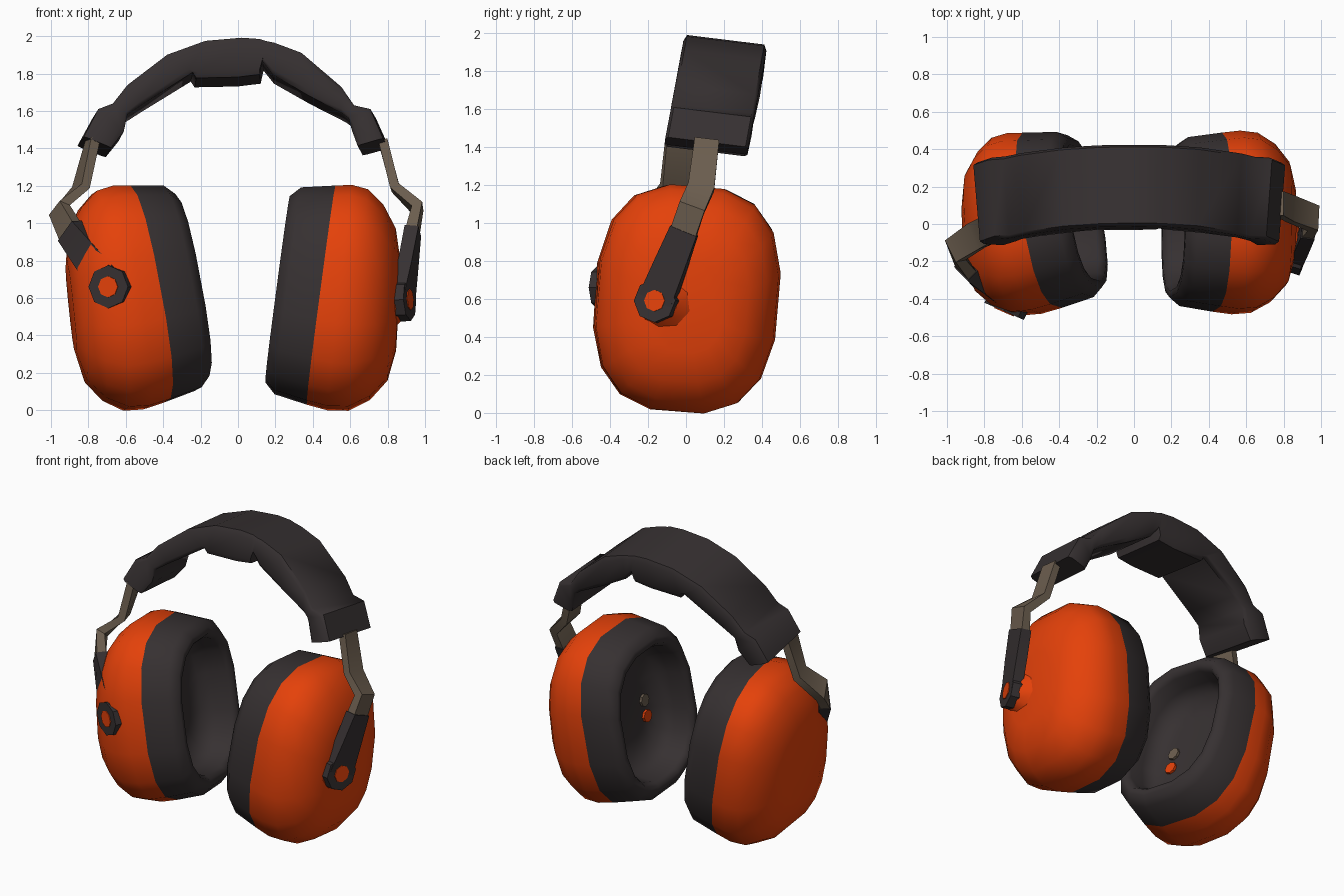
import bpy, bmesh, math
from mathutils import Vector, Matrix

if "Cube" in bpy.data.objects:
    bpy.data.objects.remove(bpy.data.objects["Cube"])


def material(name, rgb):
    m = bpy.data.materials.new(name)
    m.diffuse_color = (*rgb, 1)
    m.use_nodes = True
    m.node_tree.nodes["Principled BSDF"].inputs["Base Color"].default_value = m.diffuse_color
    return m


ORANGE = material("orange plastic", (0.78, 0.053, 0.003))
DARK = material("dark padding", (0.037, 0.030, 0.031))
METAL = material("dull metal", (0.15, 0.112, 0.078))


def finish(bm, name, mats, angle=40):
    bmesh.ops.recalc_face_normals(bm, faces=bm.faces)
    me = bpy.data.meshes.new(name)
    bm.to_mesh(me)
    bm.free()
    for m in mats:
        me.materials.append(m)
    for p in me.polygons:
        p.use_smooth = True
    me.set_sharp_from_angle(angle=math.radians(angle))
    ob = bpy.data.objects.new(name, me)
    bpy.context.collection.objects.link(ob)
    return ob


def loft(rings, first_mat=None):
    """Skin a list of point rings; faces before ring `first_mat` get material 1."""
    bm = bmesh.new()
    vs = [[bm.verts.new(p) for p in r] for r in rings]
    n = len(vs[0])
    for j in range(len(vs) - 1):
        for i in range(n):
            k = (i + 1) % n
            f = bm.faces.new((vs[j][i], vs[j][k], vs[j + 1][k], vs[j + 1][i]))
            f.material_index = 1 if first_mat and j < first_mat else 0
    f = bm.faces.new(vs[0])
    f.material_index = 1 if first_mat else 0
    bm.faces.new(vs[-1])
    return bm


def disc(name, centre, normal, radius, depth, sides, mat, base=None):
    bm = bmesh.new()
    q = Vector(normal).to_track_quat('Z', 'Y').to_matrix().to_4x4()
    bmesh.ops.create_cone(bm, cap_ends=True, segments=sides, radius1=base or radius, radius2=radius,
                          depth=depth, matrix=Matrix.Translation(centre) @ q)
    return finish(bm, name, [mat], 35)


def strap(name, path, mat):
    """Flat bar; each path item is (point, outward normal, width, thickness)."""
    pts = [Vector(p[0]) for p in path]
    rings = []
    for i, (p, n, w, th) in enumerate(path):
        t = (pts[min(i + 1, len(pts) - 1)] - pts[max(i - 1, 0)]).normalized()
        n = Vector(n)
        n = (n - t * n.dot(t)).normalized()
        side = n.cross(t)
        rings.append([pts[i] + side * a * w / 2 + n * b * th / 2
                      for a, b in ((-1, -1), (1, -1), (1, 1), (-1, 1))])
    return finish(loft(rings), name, [mat], 35)


# ear cups: cushion cavity, cushion rim, then shell (distance along axis, scale)
SECTIONS = [(0.0, 0.35), (-0.01, 0.64), (-0.10, 0.70), (-0.20, 0.72), (-0.235, 0.76),
            (-0.235, 0.83), (-0.18, 0.92), (0.0, 0.975),
            (0.10, 1.0), (0.20, 0.98), (0.30, 0.86), (0.38, 0.67), (0.415, 0.40)]


def outline(k, n=16, e=2 / 2.65):
    a = 2 * math.pi * (k + 0.5) / n
    c, s = math.cos(a), math.sin(a)
    return (0.485 * math.copysign(abs(c) ** e, c), 0.605 * math.copysign(abs(s) ** e, s))


def ear_cup(label, side, centre, yaw, tilt, roll, front_bulge):
    mat = (Matrix.Translation(centre) @ Matrix.Rotation(math.radians(yaw), 4, 'Z')
           @ Matrix.Rotation(math.radians(tilt), 4, 'Y') @ Matrix.Rotation(math.radians(roll), 4, 'X'))
    rings = []
    for d, s in SECTIONS:
        ring = []
        for k in range(16):
            y, z = (s * v for v in outline(k))
            dd = d * (1 - 0.2 * z - front_bulge * y) if d > 0 else d
            ring.append(mat @ Vector((side * dd, y, z)))
        rings.append(ring)
    finish(loft(rings, 7), label + "_ear_cup", [ORANGE, DARK], 75)
    # small pins inside the cushion
    axis = mat.to_3x3() @ Vector((side, 0, 0))
    for nm, z, m in (("metal_pin", -0.01, METAL), ("plastic_pin", -0.12, ORANGE)):
        disc(label + "_" + nm, mat @ Vector((side * -0.007, -0.17, z)), axis, 0.042, 0.02, 8, m)


ear_cup("left", -1, (-0.49, 0.02, 0.62), 10, -10, -5, 0.25)
ear_cup("right", 1, (0.445, 0.01, 0.615), -1, 7.5, -5, 0)

# headband: paired outer and inner profile points, swept across its width
BAND = [(-0.85, 1.43, -0.70, 1.37), (-0.77, 1.58, -0.63, 1.46), (-0.69, 1.61, -0.61, 1.55),
        (-0.61, 1.71, -0.52, 1.61), (-0.39, 1.875, -0.25, 1.78), (-0.18, 1.95, -0.23, 1.75),
        (0.02, 1.967, 0.0, 1.755), (0.12, 1.96, 0.12, 1.77), (0.15, 1.95, 0.135, 1.84),
        (0.20, 1.94, 0.19, 1.77), (0.35, 1.885, 0.38, 1.66), (0.57, 1.70, 0.57, 1.56),
        (0.64, 1.60, 0.61, 1.53), (0.73, 1.58, 0.63, 1.46), (0.80, 1.42, 0.66, 1.38)]
CROSS = [(-0.205, 0), (0.205, 0), (0.22, 0.15), (0.22, 0.85),
         (0.205, 1), (-0.205, 1), (-0.22, 0.85), (-0.22, 0.15)]
lean = (Matrix.Translation((0, 0.2, 1.9)) @ Matrix.Rotation(math.radians(-7), 4, 'X')
        @ Matrix.Translation((0, 0, -1.9)))
rings = []
for ox, oz, ix, iz in BAND:
    shift = 0.06 * (oz - 1.95)
    rings.append([lean @ Vector(((ox + (ix - ox) * t) * (0.99 + 0.1 * y), y + shift, oz + (iz - oz) * t))
                  for y, t in CROSS])
finish(loft(rings), "headband", [DARK], 50)

# side arms: metal strap, dark cover, pivot disc, orange hub and button
ARMS = {
    "left": ([((-0.775, -0.03, 1.45), (-1, -0.2, 0.1), 0.15, 0.05),
              ((-0.84, -0.06, 1.19), (-0.9, -0.3, 0.3), 0.15, 0.05),
              ((-0.955, -0.14, 1.07), (-0.9, -0.45, 0), 0.15, 0.06),
              ((-0.90, -0.24, 0.96), (-0.72, -0.7, 0), 0.14, 0.06),
              ((-0.74, -0.37, 0.72), (-0.5, -0.87, 0), 0.13, 0.06)],
             (-0.68, -0.435, 0.66), (-0.4, -0.92, 0)),
    "right": ([((0.775, 0.11, 1.44), (1, 0, 0.1), 0.13, 0.05),
               ((0.84, 0.08, 1.19), (0.9, 0, 0.3), 0.14, 0.05),
               ((0.96, 0.03, 1.08), (1, -0.05, 0), 0.14, 0.06),
               ((0.935, -0.01, 0.96), (1, -0.1, 0), 0.14, 0.06),
               ((0.89, -0.12, 0.66), (1, -0.1, 0), 0.13, 0.05)],
              (0.885, -0.155, 0.59), (0.95, -0.3, 0.05)),
}
for label, (path, pivot, normal) in ARMS.items():
    strap(label + "_metal_strap", path, METAL)
    c, n = Vector(pivot), Vector(normal).normalized()
    a = Vector(path[3][0])
    strap(label + "_arm_cover", [(a, path[3][1], 0.15, 0.075),
                                 (a.lerp(c, 0.5), (Vector(path[3][1]) + n), 0.17, 0.075),
                                 (c, n, 0.19, 0.07)], DARK)
    disc(label + "_pivot_disc", c, n, 0.115, 0.07, 8, DARK)
    disc(label + "_pivot_hub", c - n * 0.065, n, 0.11, 0.10, 10, ORANGE, 0.19)
    disc(label + "_pivot_button", c + n * 0.012, n, 0.057, 0.056, 8, ORANGE)
